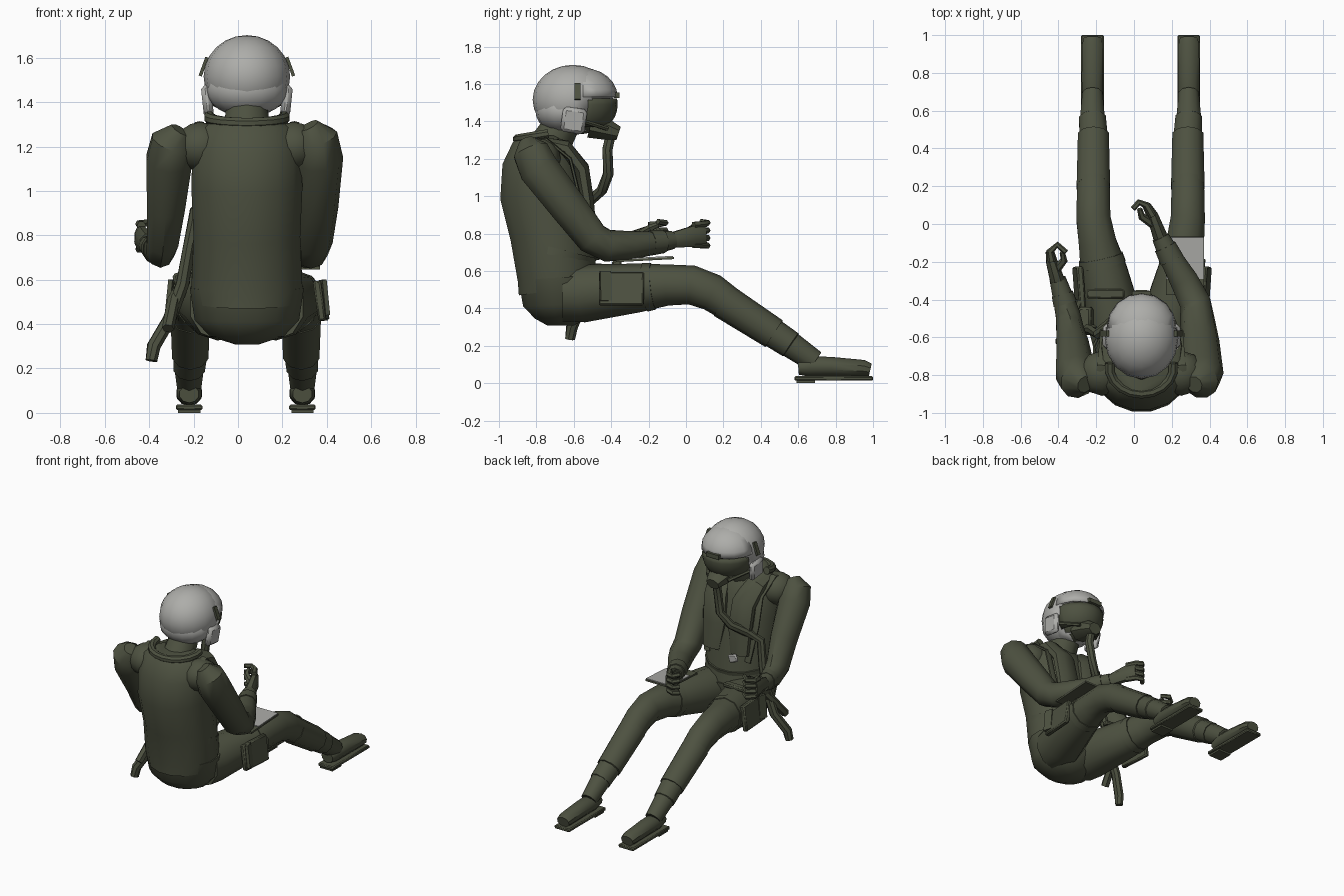
import bpy, bmesh
from math import sin, cos, pi, radians
from mathutils import Vector, Matrix

if "Cube" in bpy.data.objects:
    bpy.data.objects.remove(bpy.data.objects["Cube"])


def material(name, rgb):
    m = bpy.data.materials.new(name)
    m.use_nodes = True
    col = (*rgb, 1)
    m.diffuse_color = col
    bsdf = m.node_tree.nodes["Principled BSDF"]
    bsdf.inputs["Base Color"].default_value = col
    bsdf.inputs["Roughness"].default_value = 0.8
    return m


OLIVE = material("olive cloth", (0.075, 0.083, 0.052))
GREY = material("helmet grey", (0.42, 0.42, 0.40))
PAPER = material("pale board", (0.40, 0.40, 0.38))
parts = []
MID = 0.04  # body centre line


def finish(name, bm, mat):
    bmesh.ops.recalc_face_normals(bm, faces=bm.faces)
    me = bpy.data.meshes.new(name)
    bm.to_mesh(me)
    bm.free()
    me.materials.append(mat)
    ob = bpy.data.objects.new(name, me)
    bpy.context.collection.objects.link(ob)
    parts.append(ob)
    return ob


def tube(name, pts, mat=OLIVE, sides=10, ref=(1, 0, 0), flat=1.0):
    """Loft round or flattened rings (x, y, z, radius[, second radius]) along a path."""
    bm = bmesh.new()
    cs = [Vector(p[:3]) for p in pts]
    rings = []
    for i, p in enumerate(pts):
        t = (cs[min(i + 1, len(cs) - 1)] - cs[max(i - 1, 0)]).normalized()
        side = Vector(ref)
        side = (side - t * side.dot(t)).normalized()
        up = t.cross(side)
        ra, rb = p[3], (p[4] if len(p) > 4 else p[3] * flat)
        rings.append([bm.verts.new(cs[i] + side * ra * cos(a) + up * rb * sin(a))
                      for a in (2 * pi * (k + 0.5) / sides for k in range(sides))])
    for a, b in zip(rings, rings[1:]):
        for k in range(sides):
            j = (k + 1) % sides
            bm.faces.new((a[k], a[j], b[j], b[k]))
    bm.faces.new(rings[0])
    bm.faces.new(rings[-1])
    return finish(name, bm, mat)


def box(name, loc, size, mat=OLIVE, rot=(0, 0, 0), bevel=0.0):
    bm = bmesh.new()
    bmesh.ops.create_cube(bm, size=1, matrix=Matrix.Diagonal((*size, 1)))
    if bevel:
        bmesh.ops.bevel(bm, geom=bm.edges[:], offset=bevel, segments=1, affect='EDGES')
    ob = finish(name, bm, mat)
    ob.location = loc
    ob.rotation_euler = [radians(a) for a in rot]
    return ob


def ball(name, loc, radii, mat=OLIVE, keep=None, seg=16, rings=12):
    """Ellipsoid, optionally keeping only the faces that pass a rule."""
    bm = bmesh.new()
    mtx = Matrix.Translation(loc) @ Matrix.Diagonal((*radii, 1))
    bmesh.ops.create_uvsphere(bm, u_segments=seg, v_segments=rings, radius=1, matrix=mtx)
    if keep:
        drop = [f for f in bm.faces if not keep(f.calc_center_median())]
        bmesh.ops.delete(bm, geom=drop, context='FACES')
    ob = finish(name, bm, mat)
    if keep:
        mod = ob.modifiers.new("thickness", 'SOLIDIFY')
        mod.thickness = 0.012
    return ob


# Torso and seat
tube("torso", [(MID, -.68, .50, .24, .22), (MID, -.69, .57, .255, .215), (MID, -.72, .8, .245, .225),
               (MID, -.77, 1.02, .255, .23), (MID, -.78, 1.18, .25, .205),
               (MID, -.78, 1.285, .22, .15), (MID, -.78, 1.325, .13, .11)], sides=16)
tube("hips", [(MID, -.67, .307, .05, .07), (MID, -.67, .345, .17, .14), (MID, -.67, .42, .24, .205),
              (MID, -.68, .565, .262, .22)], sides=16)
tube("neck", [(MID, -.73, 1.27, .11), (MID, -.64, 1.42, .09)])

# Helmet, visor and mask
ball("head", (MID, -.58, 1.46), (.14, .17, .13))
ball("helmet", (MID, -.605, 1.515), (.195, .215, .187), GREY,
     lambda c: not (c.y > -.54 and c.z < 1.53))
ball("helmet_nape", (MID, -.65, 1.455), (.182, .155, .122), GREY)
ball("visor_cover", (MID, -.55, 1.53), (.185, .185, .155), GREY,
     lambda c: c.y > -.58 and c.z > 1.52)
ball("visor", (MID, -.56, 1.49), (.178, .195, .17), OLIVE,
     lambda c: c.y > -.56 and 1.38 < c.z < 1.53, 20, 16)
box("visor_knob", (MID, -.37, 1.54), (.1, .03, .03))
for s, side in ((1, "left"), (-1, "right")):
    box(side + "_ear_cup", (MID + s * .178, -.60, 1.405), (.045, .13, .135), GREY, (-8, s * 6, 0), .018)
    box(side + "_visor_pivot", (MID + s * .195, -.58, 1.56), (.015, .03, .09), OLIVE, (0, s * -20, 0))
    tube(side + "_mask_strap", [(MID + s * .16, -.55, 1.4, .012), (MID + s * .08, -.42, 1.36, .012)],
         sides=6, ref=(0, 0, 1))
tube("mask", [(MID, -.51, 1.38, .09, .075), (MID, -.42, 1.355, .075, .06), (MID, -.36, 1.335, .05, .04)], sides=8)

# Breathing hose, running from the mask round the hip
tube("hose", [(MID, -.40, 1.34, .029), (MID, -.42, 1.25, .029), (.02, -.415, 1.12, .029),
              (-.04, -.45, 1.03, .029), (-.12, -.52, .97, .029), (-.19, -.58, .91, .029),
              (-.22, -.56, .75, .029), (-.25, -.56, .58, .031), (-.31, -.56, .42, .031),
              (-.38, -.61, .30, .032), (-.39, -.62, .235, .028)], sides=8, ref=(0, 1, .3))
tube("hip_hose", [(-.24, -.5, .60, .025), (-.29, -.57, .51, .028), (-.315, -.68, .38, .028)],
     sides=6, ref=(0, 1, 0))

# Collar, life vest and harness, mirrored about the body centre
tube("collar", [(MID + .17 * cos(a), -.76 + .14 * sin(a), 1.33 + .025 * sin(a), .026)
                for a in (radians(170 + 20 * k) for k in range(11))], sides=8, ref=(0, 0, 1))
for s, side in ((1, "left"), (-1, "right")):
    tube(side + "_vest_lobe", [(MID + s * .15, -.78, 1.29, .05, .03), (MID + s * .14, -.65, 1.26, .08, .045),
                               (MID + s * .11, -.56, 1.15, .09, .045), (MID + s * .10, -.53, .98, .09, .04),
                               (MID + s * .11, -.51, .80, .07, .035)], sides=8)
    tube(side + "_harness", [(MID + s * .215, -.89, 1.24, .018), (MID + s * .22, -.84, 1.29, .022),
                             (MID + s * .215, -.75, 1.305, .025), (MID + s * .2, -.62, 1.2, .025),
                             (MID + s * .2, -.57, 1.0, .025), (MID + s * .16, -.53, .75, .025)],
         sides=6, flat=.4)
box("right_hip_pouch", (-.255, -.50, .60), (.07, .12, .07), OLIVE, (0, -15, 0), .012)
tube("belt", [(MID, -.7, .68, .25, .222), (MID, -.69, .72, .25, .222)], sides=16)
box("buckle", (-.05, -.465, .785), (.07, .02, .055), GREY, (0, 20, 0), .008)

# Legs: thigh, knee, shin with a trouser cuff, boot and sole
for side, hip, thigh, knee, foot in (("left", .17, .25, .285, .29), ("right", -.09, -.16, -.215, -.22)):
    bend = knee - thigh
    tube(side + "_thigh", [(hip, -.66, .48, .13, .15), (hip, -.55, .48, .155, .155),
                           (thigh, -.25, .51, .13, .13), (thigh + bend * .6, -.10, .525, .105, .11),
                           (knee, .03, .525, .095, .105), (knee, .14, .485, .092, .1),
                           (knee, .22, .43, .09, .092)])
    tube(side + "_shin", [(knee, .20, .44, .093, .095), (knee, .47, .265, .086, .085),
                          (knee, .471, .264, .078, .078), (foot, .56, .205, .074, .074),
                          (foot, .561, .204, .068, .07), (foot, .69, .115, .056, .06)])
    tube(side + "_boot", [(foot, .60, .085, .045, .04), (foot, .66, .09, .058, .055),
                          (foot, .78, .088, .06, .052), (foot, .95, .078, .057, .046),
                          (foot, .985, .07, .048, .036)])
    box(side + "_sole", (foot, .79, .025), (.12, .42, .024), bevel=.006)
    box(side + "_heel", (foot, .64, .012), (.1, .1, .024))
    tube(side + "_thigh_band", [(thigh + bend * .12, -.22, .513, .13, .131),
                                (thigh + bend * .3, -.175, .518, .124, .125)])
for s, side, x in ((1, "left", .375), (-1, "right", -.29)):
    box(side + "_thigh_pocket", (x, -.345, .505), (.035, .24, .18), OLIVE, (0, s * -8, s * -4), .008)
    box(side + "_pocket_flap", (x + s * .015, -.43, .52), (.02, .06, .16), OLIVE, (0, s * -6, s * 15))

# Knee board
box("knee_board", (.27, -.22, .661), (.2, .31, .012), OLIVE, (3, 0, 0))
box("board_sheet", (.27, -.18, .672), (.195, .22, .006), PAPER, (3, 0, 0))
box("right_thigh_pad", (-.15, -.37, .64), (.2, .05, .03), bevel=.008)

# Arms and sleeves
tube("left_arm", [(.32, -.85, 1.295, .045), (.35, -.83, 1.24, .10), (.362, -.79, 1.15, .112),
                  (.35, -.62, .93, .102), (.335, -.50, .775, .092), (.325, -.42, .735, .086),
                  (.265, -.30, .735, .078), (.19, -.17, .75, .062), (.14, -.07, .765, .048)], ref=(1, .4, 0))
tube("left_cuff", [(.20, -.19, .75, .068), (.165, -.12, .757, .062)], ref=(1, .4, 0))
tube("right_arm", [(-.26, -.85, 1.275, .045), (-.295, -.83, 1.22, .10), (-.31, -.79, 1.14, .108),
                   (-.325, -.65, .93, .09, .102), (-.34, -.56, .775, .075, .095),
                   (-.35, -.48, .735, .068, .083), (-.375, -.39, .74, .057, .064), (-.405, -.29, .755, .045)])
tube("right_cuff", [(-.365, -.42, .738, .066, .072), (-.38, -.37, .742, .06, .064)])
ball("left_shoulder", (.25, -.79, 1.2), (.12, .12, .11), seg=10, rings=8)
ball("right_shoulder", (-.17, -.79, 1.2), (.12, .12, .11), seg=10, rings=8)

# Gloved hands: palm plus four curled fingers and a thumb
for side, wrist, path, thumb in (
        ("left", (.14, -.07), ((.10, .04), (.065, .10), (.025, .115), (-.005, .08)), (.04, .04)),
        ("right", (-.405, -.30), ((-.435, -.20), (-.445, -.145), (-.405, -.11), (-.36, -.15)), (-.37, -.19))):
    tube(side + "_palm", [(*wrist, .765, .042, .045), (*path[0], .785, .033, .06),
                          (*path[1], .79, .024, .055)], sides=8, ref=(1, .4, 0))
    for k in range(4):
        z = .742 + .034 * k
        tube(f"{side}_finger_{k + 1}", [(x, y, z + .01 * i * (k - 1) / 3, .021 - .002 * i)
                                        for i, (x, y) in enumerate(path)], sides=6, ref=(0, 0, 1))
    mid = [(a + b) / 2 for a, b in zip(wrist, path[0])]
    tube(side + "_thumb", [(*mid, .79, .025), (*thumb, .83, .02), (thumb[0] - .01, thumb[1] + .04, .85, .014)],
         sides=6, ref=(0, 0, 1))

# Smooth shading with sharp edges kept
bpy.ops.object.select_all(action='DESELECT')
for ob in parts:
    ob.select_set(True)
bpy.context.view_layer.objects.active = parts[0]
bpy.ops.object.shade_smooth_by_angle(angle=radians(40))
